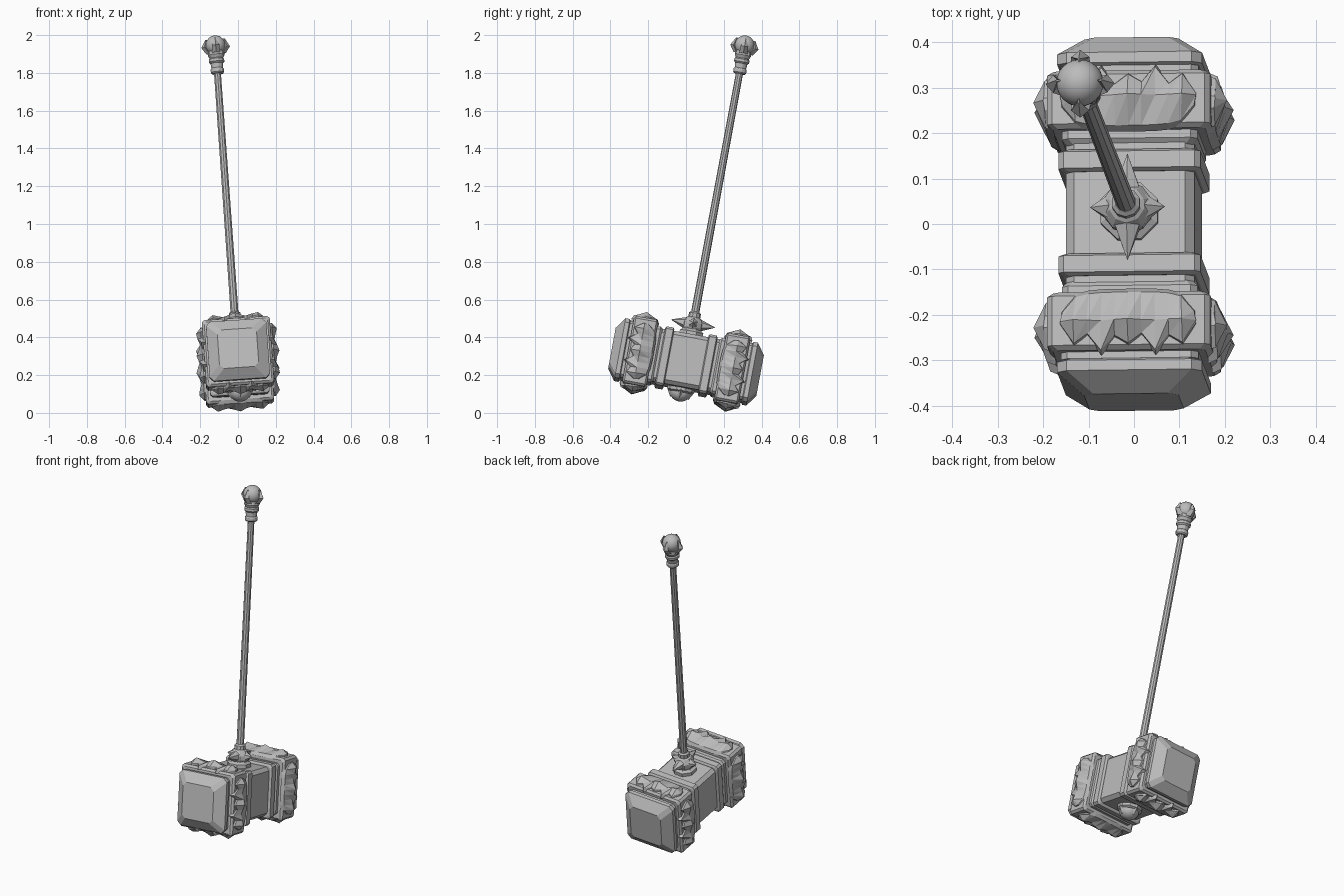
import bpy, bmesh, math
from mathutils import Matrix, Vector

cube = bpy.data.objects.get("Cube")
if cube:
    bpy.data.objects.remove(cube, do_unlink=True)

# One stone-grey material
grey = bpy.data.materials.new("stone grey")
grey.use_nodes = True
grey.diffuse_color = (0.5, 0.5, 0.5, 1)
grey.node_tree.nodes["Principled BSDF"].inputs["Base Color"].default_value = (0.5, 0.5, 0.5, 1)

# Lean of the whole hammer: head lies along local y, handle along local z
LEAN = (Matrix.Translation((0, 0, 0.27)) @ Matrix.Rotation(math.radians(-10.5), 4, 'X')
        @ Matrix.Rotation(math.radians(-4), 4, 'Y'))
ALONG_Y = Matrix.Rotation(math.radians(-90), 4, 'X')


def finish(name, bm, place=Matrix(), smooth=False):
    bmesh.ops.recalc_face_normals(bm, faces=bm.faces)
    mesh = bpy.data.meshes.new(name)
    bm.to_mesh(mesh)
    bm.free()
    mesh.transform(LEAN @ place)
    mesh.materials.append(grey)
    for f in mesh.polygons:
        f.use_smooth = smooth
    obj = bpy.data.objects.new(name, mesh)
    bpy.context.collection.objects.link(obj)
    return obj


def loft(name, sections, place=Matrix(), smooth=False):
    """Join rings of (x, y) points stacked at heights, capped at both ends."""
    bm = bmesh.new()
    rings = [[bm.verts.new((x, y, z)) for x, y in ring] for z, ring in sections]
    n = len(rings[0])
    for a, b in zip(rings, rings[1:]):
        for i in range(n):
            j = (i + 1) % n
            bm.faces.new((a[i], a[j], b[j], b[i]))
    bm.faces.new(rings[0])
    bm.faces.new(rings[-1])
    return finish(name, bm, place, smooth)


def square(h, c):
    """Square ring of half width h with corners cut by c."""
    k = h - c
    return [(h, -k), (h, k), (k, h), (-k, h), (-h, k), (-h, -k), (-k, -h), (k, -h)]


def block(name, profile, cut, place):
    loft(name, [(z, square(h, cut)) for z, h in profile], place)


def turned(name, profile, sides, smooth=False):
    def ring(r):
        return [(r * math.cos(math.tau * (i + .5) / sides),
                 r * math.sin(math.tau * (i + .5) / sides)) for i in range(sides)]
    return loft(name, [(z, ring(r)) for z, r in profile], smooth=smooth)


def ball(name, z, r, squash=1):
    bm = bmesh.new()
    bmesh.ops.create_uvsphere(bm, u_segments=24, v_segments=14, radius=r)
    finish(name, bm, Matrix.Translation((0, 0, z)) @ Matrix.Diagonal((1, 1, squash, 1)), True)


def crystal_crust(name, place):
    """Jagged crust: rounded inner edge, broken ridge and toothed outer edge."""
    bm = bmesh.new()
    count = 11
    rows = []
    for i in range(count):
        t = 2 * i / (count - 1) - 1
        x = t * 0.15
        arc = math.sqrt(max(0, 1 - t ** 4))
        tooth = (0.078, 0.035, 0.06, 0.04)[(i + 1) % 4] if 0 < i < count - 1 else 0.01
        crest = (0.026, 0.04, 0.03, 0.018)[i % 4] * (0.35 + 0.65 * arc)
        inner = -0.02 - 0.052 * arc
        low = -0.012
        rows.append([bm.verts.new(p) for p in (
            (x, inner, low), (x * 0.97, inner * 0.85, 0.007),
            (x, 0.004, crest), (x, tooth * 0.88, 0.009), (x, tooth, low))])
    for a, b in zip(rows, rows[1:]):
        for k in range(4):
            bm.faces.new((a[k], b[k], b[k + 1]))
            bm.faces.new((a[k], b[k + 1], a[k + 1]))
    bm.faces.new(rows[0])
    bm.faces.new(rows[-1])
    finish(name, bm, place)


def spike(name, base, tip, r, sides=6):
    base, tip = Vector(base), Vector(tip)
    d = tip - base
    bm = bmesh.new()
    bmesh.ops.create_cone(bm, cap_ends=True, segments=sides, radius1=r, radius2=0, depth=d.length)
    finish(name, bm, Matrix.Translation((base + tip) / 2) @ d.to_track_quat('Z', 'Y').to_matrix().to_4x4())


# Hammer head core
block("head_core", [(-0.19, 0.142), (0.19, 0.142)], 0.02, ALONG_Y)

# Matching striking ends
for side, label in ((0, "back"), (math.pi, "front")):
    end = Matrix.Rotation(side, 4, 'Z') @ ALONG_Y
    block(label + "_collar", [(0.092, 0.147), (0.098, 0.157), (0.135, 0.157), (0.141, 0.147)], 0.012, end)
    block(label + "_step", [(0.15, 0.137), (0.165, 0.15), (0.19, 0.15)], 0.015, end)
    block(label + "_block", [(0.183, 0.168), (0.193, 0.18), (0.303, 0.18), (0.313, 0.168)], 0.012, end)
    block(label + "_neck", [(0.305, 0.152), (0.328, 0.152), (0.332, 0.13), (0.345, 0.13)], 0.015, end)
    block(label + "_striking_plate", [(0.325, 0.147), (0.333, 0.16), (0.356, 0.16), (0.399, 0.104)], 0.022, end)
    for q, where in enumerate(("top", "left", "bottom", "right")):
        around = Matrix.Rotation(q * math.pi / 2, 4, 'Y') @ Matrix.Translation((0, 0.248, 0.18))
        crystal_crust(f"{label}_{where}_crystals", Matrix.Rotation(side, 4, 'Z') @ around)

# Handle socket with four spikes
turned("socket_ring", [(0.14, 0.068), (0.162, 0.068), (0.17, 0.055), (0.18, 0.05)], 8)
turned("socket", [(0.165, 0.045), (0.185, 0.056), (0.21, 0.056), (0.235, 0.04), (0.24, 0.032),
                  (0.262, 0.032), (0.27, 0.023)], 10)
for name, dx, dy, reach in (("left", 1, 0, 0.083), ("right", -1, 0, 0.083),
                            ("back", 0, 1, 0.12), ("front", 0, -1, 0.12)):
    spike(name + "_socket_spike", (dx * 0.04, dy * 0.04, 0.203), (dx * reach, dy * reach, 0.207), 0.032)

# Handle shaft
turned("handle", [(0.2, 0.022), (1.6, 0.019)], 10)

# Grip cap with ball and claws
turned("grip_cap", [(1.555, 0.03), (1.562, 0.036), (1.578, 0.036), (1.585, 0.031), (1.61, 0.034),
                    (1.618, 0.042), (1.632, 0.042), (1.638, 0.036), (1.655, 0.045), (1.675, 0.042)], 12)
ball("end_ball", 1.709, 0.052)


def claws(label, z, flip, size):
    """Four bent claws holding a ball."""
    for i in range(4):
        a = i * math.pi / 2
        out = Vector((math.cos(a), math.sin(a), 0))
        across = Vector((-out.y, out.x, 0))
        bm = bmesh.new()
        rings = []
        for r, h, w in ((0.036, -0.045, 0.022), (0.06, -0.01, 0.02), (0.048, 0.032, 0.002)):
            mid = out * r * size + Vector((0, 0, z + flip * h * size))
            rings.append([bm.verts.new(p) for p in (
                mid + across * w * size, mid + out * (0.016 if w > 0.01 else 0.004) * size,
                mid - across * w * size, mid - out * 0.012 * size)])
        for p, q in zip(rings, rings[1:]):
            for k in range(4):
                bm.faces.new((p[k], p[(k + 1) % 4], q[(k + 1) % 4], q[k]))
        bm.faces.new(rings[0])
        bm.faces.new(rings[-1])
        finish(f"{label}_claw_{i + 1}", bm)


claws("grip", 1.709, 1, 1)

# Stud under the head
turned("stud_ring", [(-0.165, 0.06), (-0.158, 0.072), (-0.135, 0.072)], 10)
ball("stud_ball", -0.163, 0.056, 0.9)
claws("stud", -0.165, -1, 0.95)
